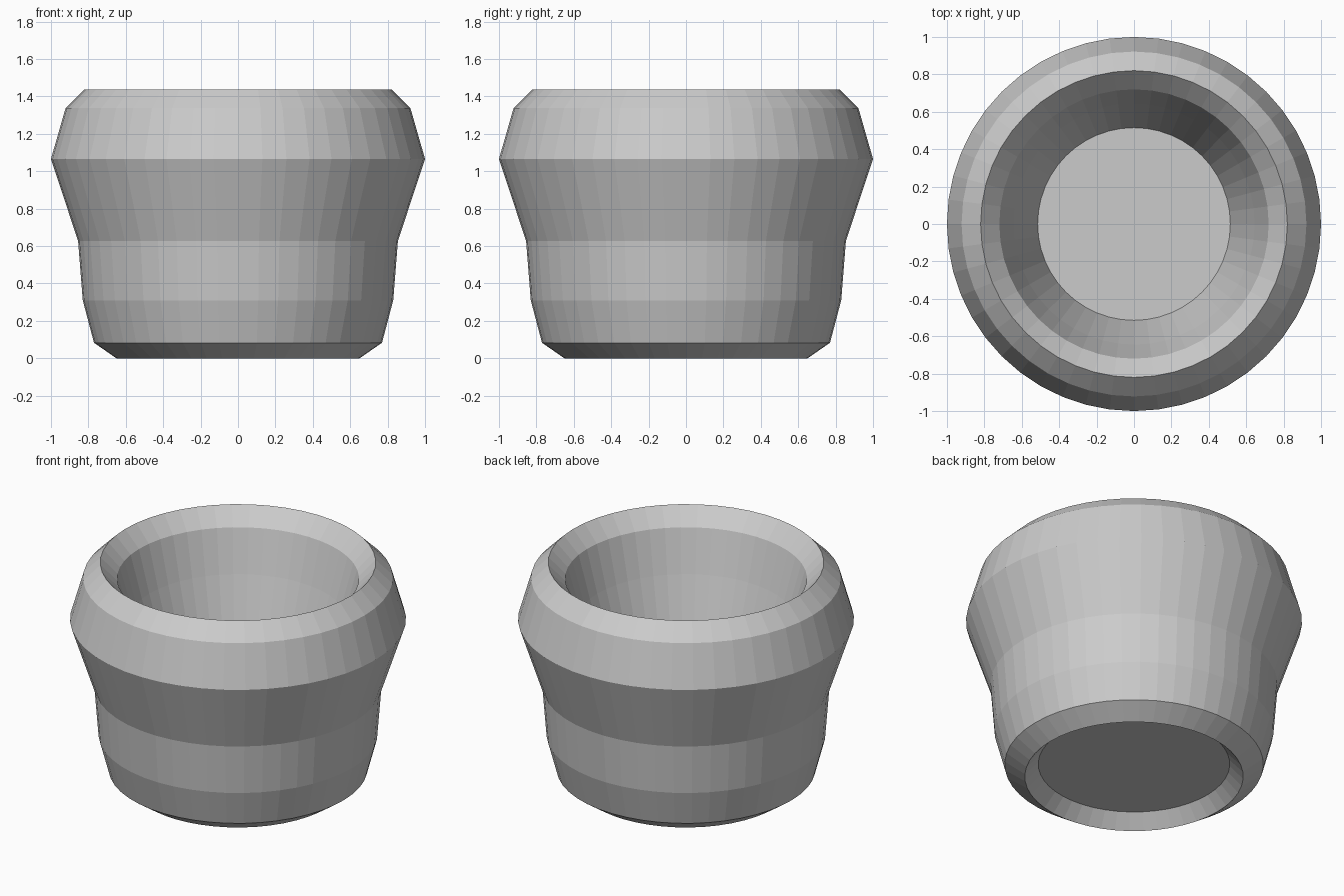
import bpy, bmesh
from math import cos, sin, tau

if "Cube" in bpy.data.objects:
    bpy.data.objects.remove(bpy.data.objects["Cube"])

SIDES = 48

# Closed cross-section (radius, height): underside recess, outer wall, rim, inner wall, floor
profile = [
    (0.57, 0.085), (0.65, 0.0), (0.77, 0.083), (0.83, 0.31), (0.855, 0.627),
    (1.0, 1.066), (0.922, 1.337), (0.82, 1.438), (0.72, 1.333),
    (0.645, 1.06), (0.515, 0.64),
]


def lathe(name, points, sides):
    """Spin the profile round z and cap both ends with flat discs."""
    bm = bmesh.new()
    rings = [[bm.verts.new((r * cos(tau * i / sides), r * sin(tau * i / sides), z))
              for i in range(sides)] for r, z in points]
    for low, high in zip(rings, rings[1:]):
        for i in range(sides):
            j = (i + 1) % sides
            bm.faces.new((low[i], low[j], high[j], high[i]))
    bm.faces.new(rings[0][::-1])   # underside plate
    bm.faces.new(rings[-1])        # inner floor
    bmesh.ops.recalc_face_normals(bm, faces=bm.faces)
    mesh = bpy.data.meshes.new(name)
    bm.to_mesh(mesh)
    bm.free()
    obj = bpy.data.objects.new(name, mesh)
    bpy.context.collection.objects.link(obj)
    return obj


# Thick-walled round pot with flat facets
lathe("pot", profile, SIDES)
